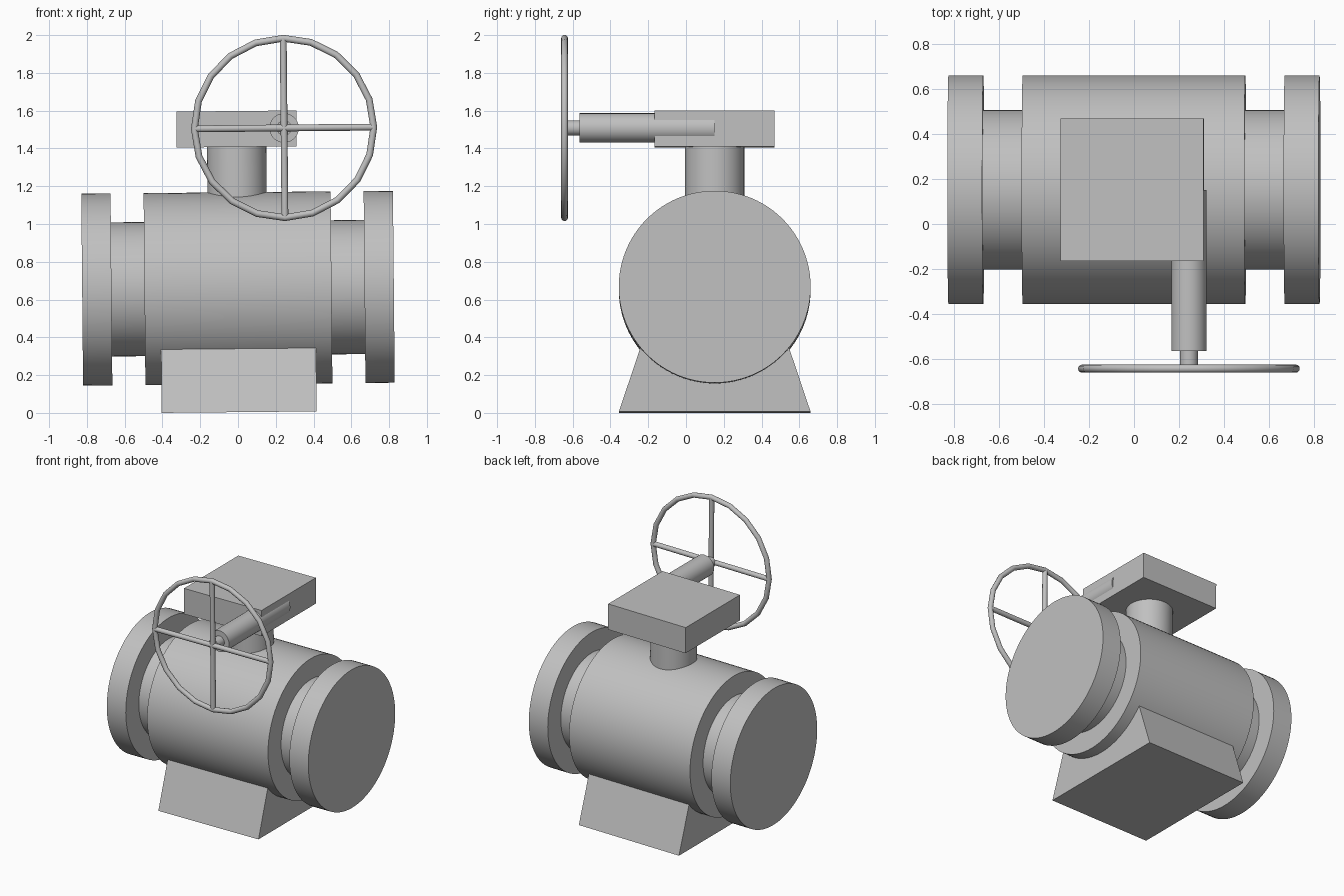
import bpy
import bmesh
import math
from mathutils import Matrix, Vector

if "Cube" in bpy.data.objects:
    bpy.data.objects.remove(bpy.data.objects["Cube"], do_unlink=True)

# One plain grey for the whole valve
grey = bpy.data.materials.new("plain_grey")
grey.use_nodes = True
grey.diffuse_color = (0.53, 0.53, 0.53, 1)
grey.node_tree.nodes["Principled BSDF"].inputs["Base Color"].default_value = grey.diffuse_color

AXIS = Vector((0, 0.152, 0.66))          # middle of the pipe
TILT = (Matrix.Translation(AXIS) @ Matrix.Rotation(-0.0095, 4, 'Y')
        @ Matrix.Translation(-AXIS))     # whole valve leans very slightly


def finish(name, bm):
    bmesh.ops.recalc_face_normals(bm, faces=bm.faces)
    bm.transform(TILT)
    mesh = bpy.data.meshes.new(name)
    bm.to_mesh(mesh)
    bm.free()
    mesh.materials.append(grey)
    obj = bpy.data.objects.new(name, mesh)
    bpy.context.collection.objects.link(obj)
    bpy.ops.object.select_all(action='DESELECT')
    obj.select_set(True)
    bpy.context.view_layer.objects.active = obj
    bpy.ops.object.shade_smooth_by_angle(angle=math.radians(35))
    return obj


def rod(name, start, end, radius, sides=64):
    a, b = Vector(start), Vector(end)
    bm = bmesh.new()
    turn = (b - a).to_track_quat('Z', 'Y').to_matrix().to_4x4()
    bmesh.ops.create_cone(bm, cap_ends=True, segments=sides, radius1=radius,
                          radius2=radius, depth=(b - a).length,
                          matrix=Matrix.Translation((a + b) / 2) @ turn)
    return finish(name, bm)


def pipe(name, x0, x1, radius):
    return rod(name, (x0, AXIS.y, AXIS.z), (x1, AXIS.y, AXIS.z), radius, 96)


# Pipe body, necks and end flanges
pipe("body", -0.495, 0.495, 0.508)
for side, s in (("left", 1), ("right", -1)):
    pipe(side + "_neck", s * 0.495, s * 0.67, 0.355)
    pipe(side + "_flange", s * 0.67, s * 0.825, 0.508)

# Tapered foot running up into the body
bm = bmesh.new()
outline = [(-0.507, 0.004), (0.507, 0.004), (0.34, 0.5), (-0.34, 0.5)]
face = bm.faces.new([bm.verts.new((-0.41, AXIS.y + y, z)) for y, z in outline])
ext = bmesh.ops.extrude_face_region(bm, geom=[face])
bmesh.ops.translate(bm, vec=(0.82, 0, 0),
                    verts=[g for g in ext["geom"] if isinstance(g, bmesh.types.BMVert)])
finish("foot", bm)

# Stem and gearbox
rod("stem", (0, AXIS.y, 1.0), (0, AXIS.y, 1.42), 0.157)
bm = bmesh.new()
bmesh.ops.create_cube(bm, size=1, matrix=Matrix.Translation((0, AXIS.y, 1.503))
                      @ Matrix.Diagonal((0.635, 0.635, 0.19, 1)))
finish("gearbox", bm)

# Drive shaft, partly showing through the gearbox side
WX, WY, WZ = 0.252, -0.643, 1.506
rod("shaft_housing", (WX, -0.565, WZ), (WX, AXIS.y, WZ), 0.078, 48)
rod("wheel_shaft", (WX, WY + 0.005, WZ), (WX, -0.55, WZ), 0.04, 32)

# Handwheel rim and crossed spokes
RIM, TUBE, SEGMENTS, SIDES = 0.475, 0.018, 20, 12
bm = bmesh.new()
rings = []
for i in range(SEGMENTS):
    a = math.tau * i / SEGMENTS
    ring = []
    for j in range(SIDES):
        b = math.tau * j / SIDES
        r = RIM + TUBE * math.cos(b)
        ring.append(bm.verts.new((WX + r * math.cos(a), WY + TUBE * math.sin(b),
                                  WZ + r * math.sin(a))))
    rings.append(ring)
for i in range(SEGMENTS):
    p, q = rings[i], rings[(i + 1) % SEGMENTS]
    for j in range(SIDES):
        k = (j + 1) % SIDES
        bm.faces.new((p[j], p[k], q[k], q[j]))
finish("wheel_rim", bm)
rod("level_spoke", (WX - RIM, WY, WZ), (WX + RIM, WY, WZ), TUBE, 16)
rod("upright_spoke", (WX, WY, WZ - RIM), (WX, WY, WZ + RIM), TUBE, 16)
